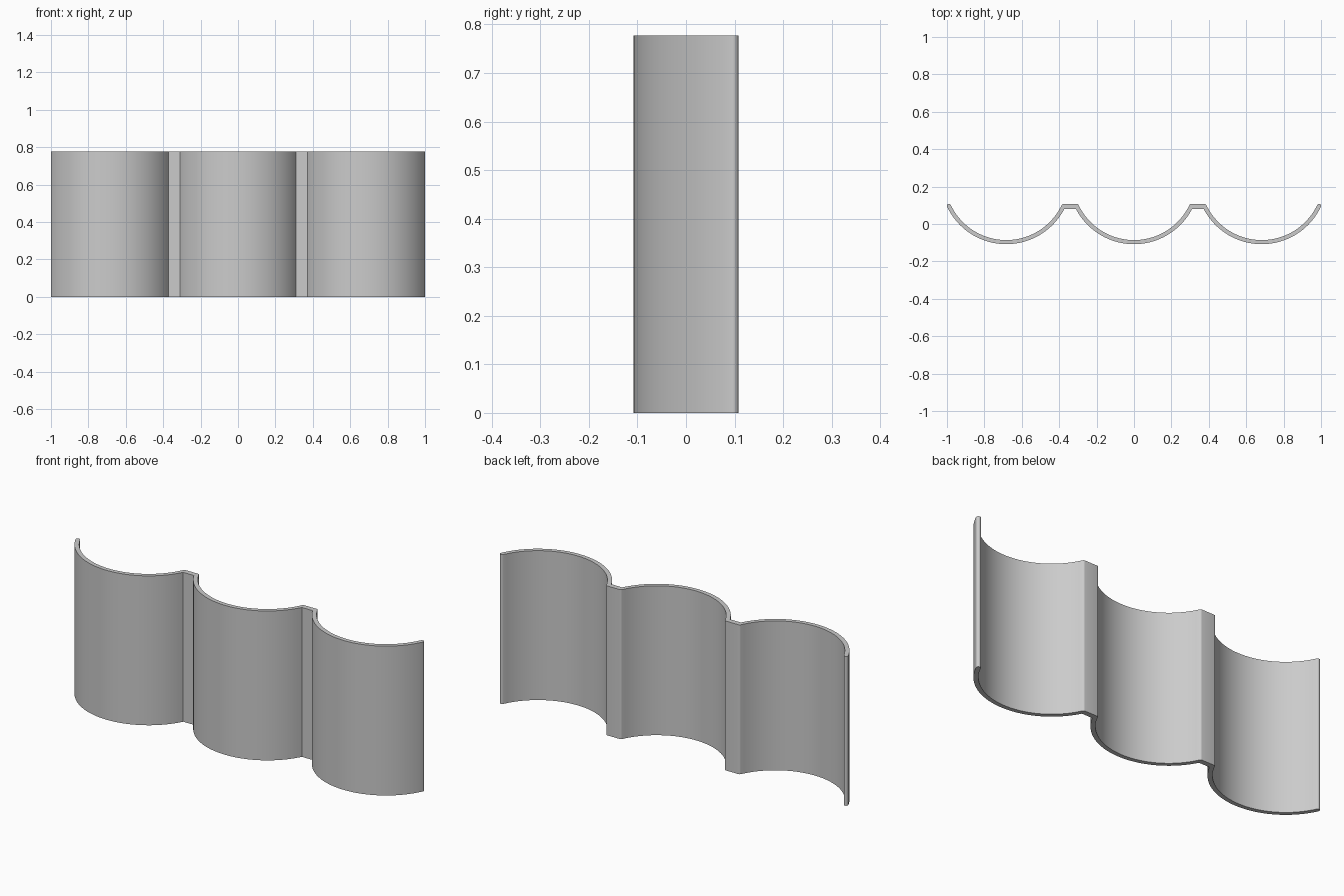
import bpy
import bmesh
from math import asin, atan2, cos, sin, pi

HEIGHT = 0.777
OUTER, INNER = 0.35, 0.328      # radii of the scallop wall
PITCH = 0.683                   # spacing of the scallops
CENTER_Y = 0.242
STRIP_Y = 0.081                 # front face of the joining strips
MID, CAP = (OUTER + INNER) / 2, (OUTER - INNER) / 2
STEPS, CAP_STEPS = 40, 8

cube = bpy.data.objects.get("Cube")
if cube:
    bpy.data.objects.remove(cube, do_unlink=True)

grey = bpy.data.materials.new("plain grey")
grey.use_nodes = True
color = (0.6, 0.6, 0.6, 1)
grey.diffuse_color = color
grey.node_tree.nodes["Principled BSDF"].inputs["Base Color"].default_value = color


def arc(cx, cy, radius, start, end, steps):
    """Points along an arc, angles in radians."""
    return [(cx + radius * cos(start + (end - start) * i / steps),
             cy + radius * sin(start + (end - start) * i / steps))
            for i in range(steps + 1)]


# Angle where the wall ends, and where it meets a strip's front face
tip = asin((0.108 - CAP - CENTER_Y) / MID)
meet = asin((STRIP_Y - CENTER_Y) / OUTER)


def cap(cx, side, sweep):
    """Rounded wall end, from the outer face towards the inner face."""
    angle = tip if side > 0 else pi - tip
    angle -= 2 * pi if side < 0 else 0
    return arc(cx + MID * cos(angle), CENTER_Y + MID * sin(angle), CAP,
               angle, angle + side * sweep, CAP_STEPS)


# Closed outline: front from left to right, then back from right to left
centers = [-PITCH, 0, PITCH]
front, back = [], []
for cx in centers:
    first, last = cx == centers[0], cx == centers[-1]
    start = -pi - (tip if first else meet)
    end = tip if last else meet
    front += arc(cx, CENTER_Y, OUTER, start, end, STEPS)
for cx in reversed(centers):
    first, last = cx == centers[0], cx == centers[-1]
    right, left = cap(cx, 1, pi), cap(cx, -1, pi)
    # Beside a strip the rounded end starts at its highest point
    if not last:
        sweep = pi / 2 - tip
        right = arc(cx + MID * cos(tip), CENTER_Y + MID * sin(tip), CAP,
                    pi / 2, pi + tip, 4)
    if not first:
        left = arc(cx - MID * cos(tip), CENTER_Y + MID * sin(tip), CAP,
                   pi / 2, -tip, 4)
    back += right[1:-1] if last else right[:-1]
    back += arc(cx, CENTER_Y, INNER, tip, -pi - tip, STEPS)
    back += left[::-1][1:-1] if first else left[::-1][1:]

# Extrude the outline upwards
bm = bmesh.new()
base = bm.faces.new([bm.verts.new((x, y, 0)) for x, y in front + back])
raised = bmesh.ops.extrude_face_region(bm, geom=[base], use_keep_orig=True)
top = [v for v in raised["geom"] if isinstance(v, bmesh.types.BMVert)]
bmesh.ops.translate(bm, verts=top, vec=(0, 0, HEIGHT))
bmesh.ops.recalc_face_normals(bm, faces=bm.faces)
mesh = bpy.data.meshes.new("scalloped_panel")
bm.to_mesh(mesh)
bm.free()
mesh.materials.append(grey)
panel = bpy.data.objects.new("scalloped_panel", mesh)
bpy.context.collection.objects.link(panel)

# Smooth curves, sharp rims and strip edges
bpy.ops.object.select_all(action="DESELECT")
panel.select_set(True)
bpy.context.view_layer.objects.active = panel
bpy.ops.object.shade_smooth_by_angle(angle=pi / 6)
